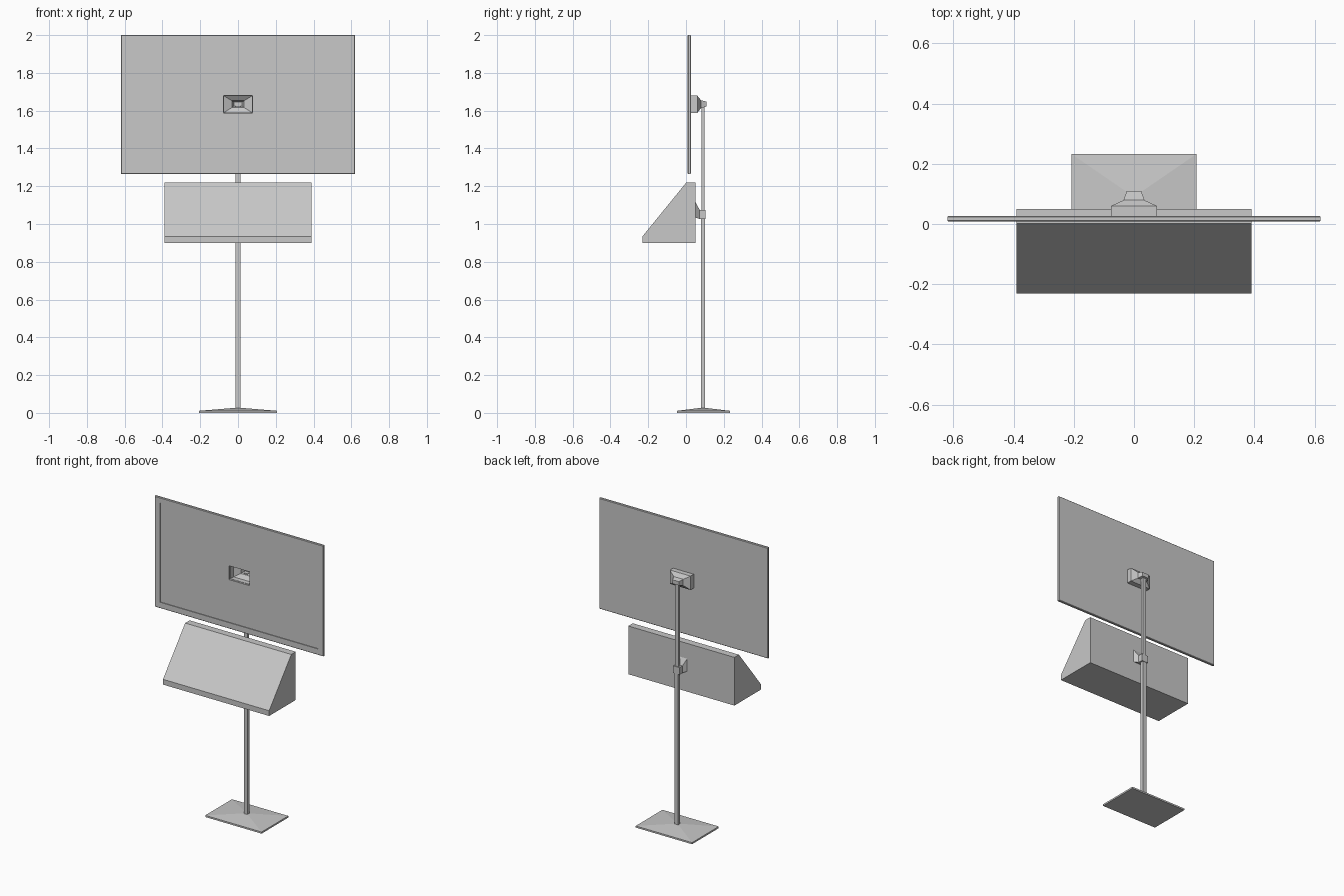
import bpy
import bmesh

cube = bpy.data.objects.get("Cube")
if cube:
    bpy.data.objects.remove(cube, do_unlink=True)

grey = bpy.data.materials.new("plain_grey")
grey.use_nodes = True
COLOUR = (0.58, 0.58, 0.58, 1)
grey.diffuse_color = COLOUR
grey.node_tree.nodes["Principled BSDF"].inputs["Base Color"].default_value = COLOUR


def finish(name, bm):
    bmesh.ops.recalc_face_normals(bm, faces=bm.faces)
    mesh = bpy.data.meshes.new(name)
    bm.to_mesh(mesh)
    bm.free()
    mesh.materials.append(grey)
    obj = bpy.data.objects.new(name, mesh)
    bpy.context.collection.objects.link(obj)
    return obj


def loft(name, rings, closed=False):
    """Join rectangles (half width, y, low z, high z); cap the ends or close the loop."""
    bm = bmesh.new()
    loops = [[bm.verts.new(p) for p in
              ((-w, y, lo), (w, y, lo), (w, y, hi), (-w, y, hi))]
             for w, y, lo, hi in rings]
    pairs = list(zip(loops, loops[1:]))
    if closed:
        pairs.append((loops[-1], loops[0]))
    else:
        bm.faces.new(loops[0])
        bm.faces.new(loops[-1])
    for a, b in pairs:
        for i in range(4):
            j = (i + 1) % 4
            bm.faces.new((a[i], a[j], b[j], b[i]))
    return finish(name, bm)


def box(name, w, y0, y1, z0, z1):
    return loft(name, [(w, y0, z0, z1), (w, y1, z0, z1)])


# Screen: thin slab with a raised border and a central opening
loft("screen", [
    (0.076, 0.014, 1.588, 1.680),
    (0.580, 0.014, 1.305, 1.965),
    (0.580, 0.009, 1.305, 1.965),
    (0.617, 0.009, 1.268, 1.997),
    (0.620, 0.012, 1.265, 2.000),
    (0.620, 0.024, 1.265, 2.000),
    (0.617, 0.027, 1.268, 1.997),
    (0.076, 0.027, 1.588, 1.680),
], closed=True)

# Hollow mount behind the opening, lofted from its inner end round to its outer end
loft("screen_mount", [
    (0.022, 0.107, 1.624, 1.646),
    (0.033, 0.077, 1.616, 1.653),
    (0.074, 0.058, 1.590, 1.678),
    (0.074, 0.026, 1.590, 1.678),
    (0.076, 0.026, 1.588, 1.680),
    (0.076, 0.060, 1.588, 1.680),
    (0.035, 0.079, 1.614, 1.655),
    (0.024, 0.109, 1.622, 1.648),
])

# Sloped console: side profile extruded across the width
profile = [(-0.23, 0.90), (-0.23, 0.935), (0.002, 1.22), (0.049, 1.22), (0.049, 0.90)]
bm = bmesh.new()
face = bm.faces.new([bm.verts.new((-0.39, y, z)) for y, z in profile])
side = bmesh.ops.extrude_face_region(bm, geom=[face])["geom"]
bmesh.ops.translate(bm, vec=(0.78, 0, 0),
                    verts=[v for v in side if isinstance(v, bmesh.types.BMVert)])
finish("console", bm)

# Clamp holding the console to the pole
loft("console_clamp", [
    (0.044, 0.048, 1.035, 1.120),
    (0.024, 0.072, 1.027, 1.075),
    (0.024, 0.104, 1.027, 1.075),
])

# Two-stage pole
box("lower_pole", 0.013, 0.079, 0.101, 0.015, 1.05)
box("upper_pole", 0.012, 0.081, 0.098, 1.05, 1.624)

# Base plate with a shallow pyramid top
bm = bmesh.new()
corners = [(-0.207, -0.048), (0.207, -0.048), (0.207, 0.232), (-0.207, 0.232)]
low = [bm.verts.new((x, y, 0)) for x, y in corners]
high = [bm.verts.new((x, y, 0.011)) for x, y in corners]
apex = bm.verts.new((0, 0.09, 0.028))
bm.faces.new(low)
for i in range(4):
    j = (i + 1) % 4
    bm.faces.new((low[i], low[j], high[j], high[i]))
    bm.faces.new((high[i], high[j], apex))
finish("base_plate", bm)
